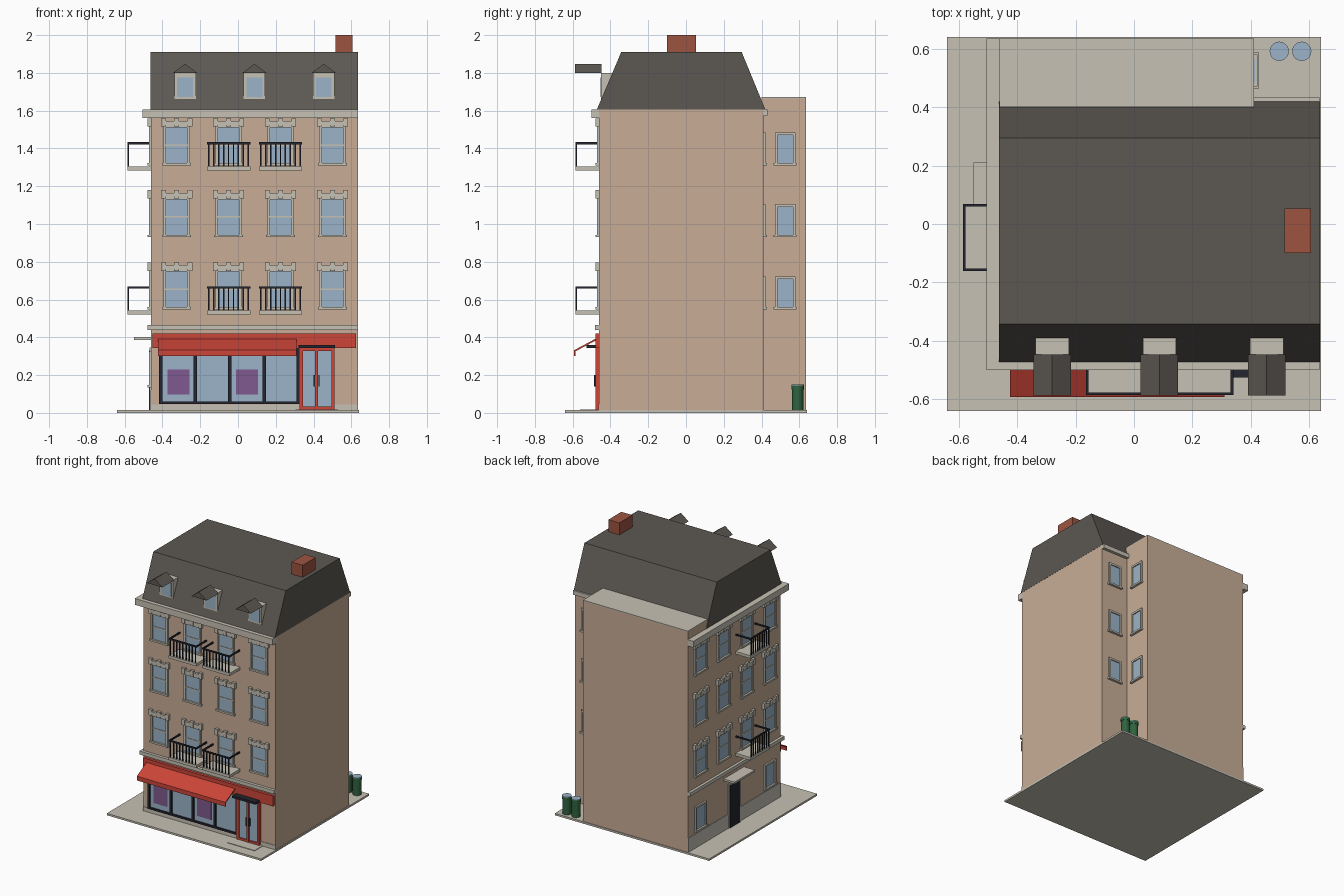
import bpy
import bmesh
import math
from mathutils import Matrix, Vector

cube = bpy.data.objects.get("Cube")
if cube:
    bpy.data.objects.remove(cube, do_unlink=True)


def material(name, hexcode):
    rgb = []
    for i in (0, 2, 4):
        c = int(hexcode[i:i + 2], 16) / 255
        rgb.append(c / 12.92 if c < 0.04045 else ((c + 0.055) / 1.055) ** 2.4)
    m = bpy.data.materials.new(name)
    m.use_nodes = True
    m.diffuse_color = (*rgb, 1)
    m.node_tree.nodes["Principled BSDF"].inputs["Base Color"].default_value = (*rgb, 1)
    return m


WALL = material("tan_wall", "C8AD96")
STONE = material("pale_stone", "C6C1B4")
SLATE = material("slate", "5C5853")
RED = material("shop_red", "CC4538")
IRON = material("dark_iron", "23252E")
GLASS = material("blue_glass", "9BB4C8")
PURPLE = material("purple_poster", "80598E")
GREEN = material("bin_green", "2F6340")
BRICK = material("chimney_brick", "9C5440")

# Each wall maps (along, outward, up) to world space
WALLS = {
    "front": lambda u, d, z: Vector((u, -0.46 - d, z)),
    "left": lambda u, d, z: Vector((-0.46 - d, u, z)),
    "wing": lambda u, d, z: Vector((0.41 + d, u, z)),
    "niche": lambda u, d, z: Vector((u, 0.41 + d, z)),
    "world": lambda x, y, z: Vector((x, y, z)),
}


class Part:
    """Collects shapes into one named object."""

    def __init__(self, name, wall="world"):
        self.name, self.wall = name, WALLS[wall]
        self.bm, self.mats = bmesh.new(), []

    def paint(self, faces, mat):
        if mat not in self.mats:
            self.mats.append(mat)
        for f in faces:
            f.material_index = self.mats.index(mat)

    def box(self, mat, us, ds, zs):
        a = self.wall(us[0], ds[0], zs[0])
        b = self.wall(us[1], ds[1], zs[1])
        size = [abs(q - p) for p, q in zip(a, b)]
        m = Matrix.Translation((a + b) / 2) @ Matrix.Diagonal((*size, 1))
        verts = bmesh.ops.create_cube(self.bm, size=1, matrix=m)["verts"]
        self.paint({f for v in verts for f in v.link_faces}, mat)

    def prism(self, mat, points, shift):
        face = self.bm.faces.new([self.bm.verts.new(p) for p in points])
        out = bmesh.ops.extrude_face_region(self.bm, geom=[face], use_keep_orig=True)["geom"]
        verts = [g for g in out if isinstance(g, bmesh.types.BMVert)]
        bmesh.ops.translate(self.bm, verts=verts, vec=shift)
        self.paint({f for v in verts for f in v.link_faces} | {face}, mat)

    def cylinder(self, mat, x, y, z0, z1, r):
        verts = bmesh.ops.create_cone(
            self.bm, cap_ends=True, segments=20, radius1=r, radius2=r, depth=z1 - z0,
            matrix=Matrix.Translation((x, y, (z0 + z1) / 2)))["verts"]
        self.paint({f for v in verts for f in v.link_faces}, mat)

    def finish(self):
        bmesh.ops.recalc_face_normals(self.bm, faces=self.bm.faces)
        mesh = bpy.data.meshes.new(self.name)
        self.bm.to_mesh(mesh)
        self.bm.free()
        for m in self.mats:
            mesh.materials.append(m)
        obj = bpy.data.objects.new(self.name, mesh)
        bpy.context.collection.objects.link(obj)
        return obj


def single(name, mat, us, ds, zs, wall="world"):
    p = Part(name, wall)
    p.box(mat, us, ds, zs)
    return p.finish()


def window(name, wall, u, z, w=0.14, h=0.215, crown=True):
    p = Part(name, wall)
    r, t = w / 2, z + h
    # frame sides, head, sill, glass and sash bar
    for s in (-1, 1):
        p.box(STONE, (u + s * r, u + s * (r - 0.014)), (0, 0.012), (z, t))
    p.box(STONE, (u - r, u + r), (0, 0.012), (t - 0.014, t))
    p.box(STONE, (u - r - 0.006, u + r + 0.006), (0, 0.018), (z, z + 0.013))
    p.box(GLASS, (u - r, u + r), (0, 0.004), (z, t))
    if crown:
        mid = z + h / 2
        p.box(STONE, (u - r, u + r), (0, 0.008), (mid - 0.004, mid + 0.004))
        # lintel with raised end blocks and keystone
        p.box(STONE, (u - r, u + r), (0, 0.016), (t, t + 0.02))
        for c in (-r, 0, r):
            p.box(STONE, (u + c - 0.013, u + c + 0.013), (0, 0.02), (t - 0.01, t + 0.034))
    p.finish()


def balcony(name, wall, u, z):
    p = Part(name, wall)
    r, out, top = 0.115, 0.125, z + 0.15
    p.box(STONE, (u - r, u + r), (0, out), (z, z + 0.021))
    p.box(IRON, (u - r, u + r), (out - 0.009, out), (top - 0.011, top))
    for s in (-1, 1):
        p.box(IRON, (u + s * r, u + s * (r - 0.009)), (0, out), (top - 0.011, top))
    for i in range(9):
        c = u + (i - 4) * 0.026
        p.box(IRON, (c - 0.0035, c + 0.0035), (out - 0.008, out - 0.001), (z + 0.02, top))
    p.finish()


# Ground and building shell
single("pavement", STONE, (-0.64, 0.64), (-0.64, 0.64), (0, 0.014))
single("door_step", STONE, (0.305, 0.53), (0, 0.1), (0, 0.018), "front")
single("main_walls", WALL, (-0.46, 0.635), (-0.46, 0.41), (0.01, 1.606))
single("rear_wing", WALL, (-0.46, 0.41), (0.4, 0.635), (0.01, 1.665))
single("wing_roof", STONE, (-0.46, 0.41), (0.4, 0.635), (1.665, 1.672))

# Cornice, string course and plinth
trim = Part("stone_trim")
trim.box(STONE, (-0.505, 0.635), (-0.5, -0.45), (1.56, 1.607))
trim.box(STONE, (-0.505, -0.45), (-0.5, 0.635), (1.56, 1.607))
trim.box(STONE, (0.41, 0.635), (0.4, 0.432), (1.575, 1.607))
trim.box(STONE, (-0.48, 0.635), (-0.482, -0.45), (0.438, 0.464))
trim.box(STONE, (-0.48, -0.45), (-0.482, 0.635), (0.438, 0.464))
trim.box(STONE, (-0.463, 0.635), (-0.464, -0.45), (0.01, 0.045))
trim.box(STONE, (-0.464, -0.45), (-0.46, 0.635), (0.01, 0.12))
trim.finish()

# Mansard roof and chimney
roof = Part("mansard_roof")
profile = [(-0.472, 1.606), (-0.343, 1.91), (0.295, 1.91), (0.42, 1.606)]
roof.prism(SLATE, [(-0.462, y, z) for y, z in profile], (1.098, 0, 0))
roof.finish()
single("chimney", BRICK, (0.515, 0.606), (-0.1, 0.053), (1.9, 2.0))

# Dormers
for i in range(3):
    x = -0.28 + i * 0.367
    d = Part(f"dormer_{i + 1}")
    d.box(STONE, (x - 0.057, x + 0.057), (-0.45, -0.385), (1.662, 1.8))
    d.box(GLASS, (x - 0.042, x + 0.042), (-0.453, -0.448), (1.672, 1.775))
    d.prism(SLATE, [(x - 0.064, -0.587, 1.8), (x + 0.064, -0.587, 1.8), (x, -0.587, 1.848)],
            (0, 0.14, 0))
    d.finish()

# Upper windows and balconies
for floor, z in enumerate((0.547, 0.93, 1.31), 1):
    for i in range(4):
        window(f"front_window_{floor}_{i + 1}", "front", -0.325 + i * 0.275, z)
        window(f"left_window_{floor}_{i + 1}", "left", 0.49 - i * 0.273, z)
    window(f"wing_window_{floor}", "wing", 0.525, z, 0.11, 0.175, False)
    window(f"niche_window_{floor}", "niche", 0.522, z, 0.11, 0.175, False)
    if floor != 2:
        for i in range(2):
            balcony(f"front_balcony_{floor}_{i + 1}", "front", -0.05 + i * 0.275, z - 0.027)
        balcony(f"left_balcony_{floor}", "left", -0.046, z - 0.027)

# Side entrance and ground floor side windows
for i, u in enumerate((0.49, -0.33), 1):
    window(f"left_ground_window_{i}", "left", u, 0.135, 0.13, 0.19, False)
door = Part("side_door", "left")
door.box(STONE, (0.02, 0.16), (0, 0.008), (0.014, 0.345))
door.box(IRON, (0.033, 0.147), (0, 0.012), (0.014, 0.33))
door.finish()
single("side_canopy", STONE, (-0.03, 0.21), (0, 0.09), (0.387, 0.402), "left")

# Shop front: glazing, mullions, posters
shop = Part("shop_window", "front")
shop.box(GLASS, (-0.41, 0.32), (0, 0.006), (0.05, 0.345))
shop.box(IRON, (-0.415, 0.32), (0, 0.016), (0.046, 0.06))
for i in range(5):
    x = -0.408 + i * 0.182
    shop.box(IRON, (x - 0.009, x + 0.009), (0, 0.016), (0.046, 0.345))
for x in (-0.315, 0.047):
    shop.box(PURPLE, (x - 0.058, x + 0.058), (0, 0.009), (0.098, 0.23))
shop.finish()
single("shop_fascia", RED, (-0.452, 0.625), (0, 0.02), (0.343, 0.42), "front")

# Sloping awning with hanging valance
awning = Part("awning")
profile = [(-0.478, 0.393), (-0.592, 0.332), (-0.592, 0.3),
           (-0.585, 0.3), (-0.585, 0.326), (-0.478, 0.383)]
awning.prism(RED, [(-0.424, y, z) for y, z in profile], (0.734, 0, 0))
awning.finish()

# Double shop door with handles and a small hood
entry = Part("shop_door", "front")
entry.box(GLASS, (0.33, 0.505), (0, 0.01), (0.02, 0.343))
for x, w in ((0.334, 0.009), (0.416, 0.008), (0.503, 0.009)):
    entry.box(RED, (x - w, x + w), (0, 0.02), (0.018, 0.343))
for zs in ((0.018, 0.034), (0.328, 0.343)):
    entry.box(RED, (0.325, 0.512), (0, 0.018), zs)
for x in (0.404, 0.428):
    entry.box(IRON, (x - 0.003, x + 0.003), (0, 0.026), (0.14, 0.2))
entry.box(IRON, (0.32, 0.513), (0, 0.066), (0.343, 0.36))
entry.finish()

# Rubbish bins in the rear corner
for i, x in enumerate((0.497, 0.574), 1):
    b = Part(f"rubbish_bin_{i}")
    b.cylinder(GREEN, x, 0.591, 0.014, 0.14, 0.03)
    b.cylinder(GREEN, x, 0.591, 0.125, 0.144, 0.033)
    b.cylinder(GLASS, x, 0.591, 0.143, 0.149, 0.033)
    obj = b.finish()
    bpy.context.view_layer.objects.active = obj
    obj.select_set(True)
    bpy.ops.object.shade_smooth_by_angle(angle=math.radians(35))
    obj.select_set(False)
